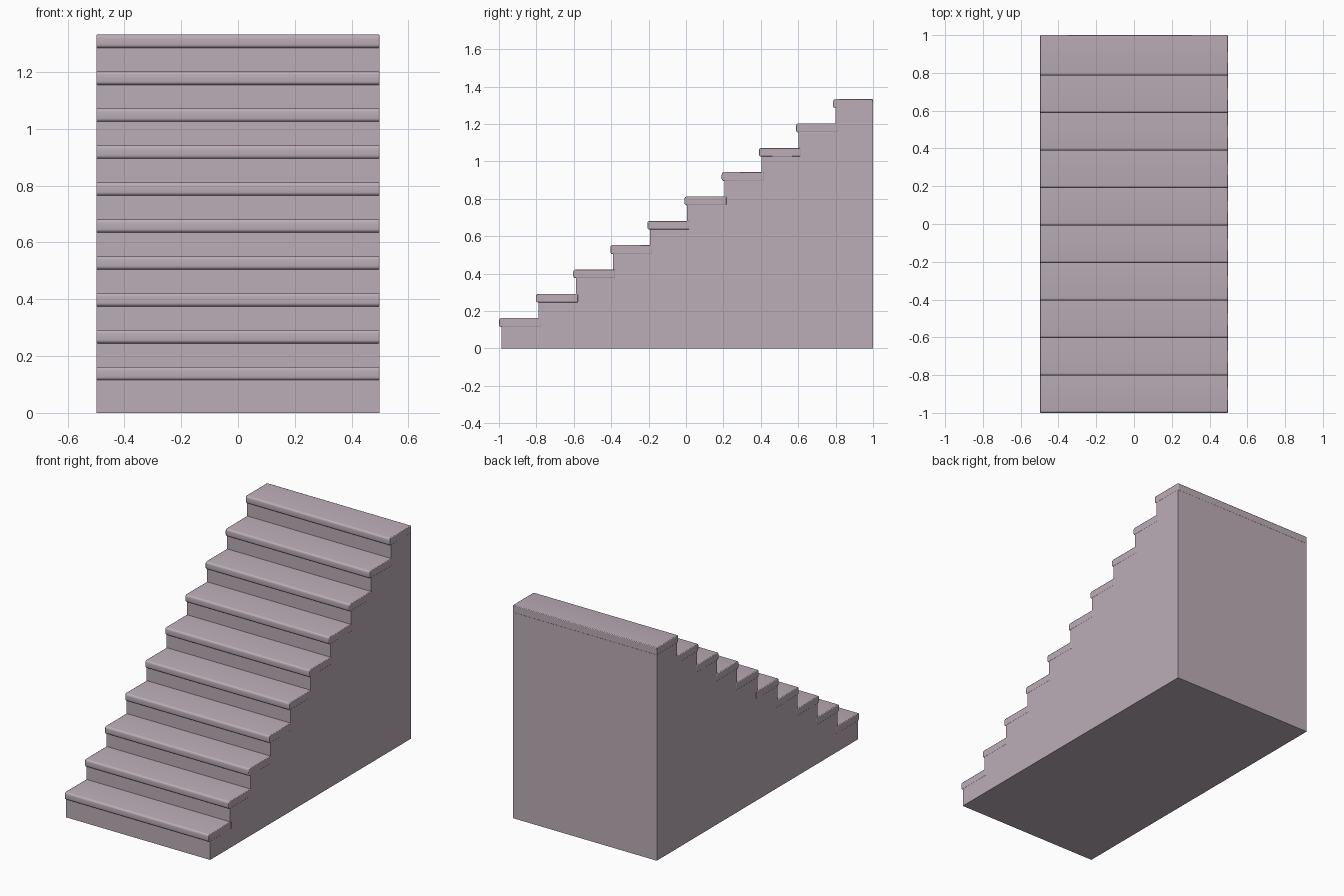
import bpy, bmesh

if "Cube" in bpy.data.objects:
    bpy.data.objects.remove(bpy.data.objects["Cube"])

STEPS = 10
RUN, RISE = 0.1985, 0.13        # spacing of the steps
FIRST_TOP = 0.162               # height of the first tread
THICK = 0.047                   # tread thickness
NOSE = 0.014                    # overhang of each tread
BODY_HALF, TREAD_HALF = 0.4975, 0.4985

mat = bpy.data.materials.new("mauve grey")
mat.diffuse_color = (0.50, 0.42, 0.47, 1)
mat.use_nodes = True
mat.node_tree.nodes["Principled BSDF"].inputs["Base Color"].default_value = mat.diffuse_color


def finish(name, bm):
    bmesh.ops.recalc_face_normals(bm, faces=bm.faces[:])
    mesh = bpy.data.meshes.new(name)
    bm.to_mesh(mesh)
    bm.free()
    mesh.materials.append(mat)
    obj = bpy.data.objects.new(name, mesh)
    bpy.context.collection.objects.link(obj)
    return obj


# Solid stair body: stepped side profile extruded across the width
profile = [(0.999, 0), (-1 + NOSE, 0)]
for i in range(STEPS):
    riser = -1 + RUN * i + NOSE
    back = riser + RUN if i < STEPS - 1 else 0.999
    z = FIRST_TOP + RISE * i - 0.012
    profile += [(riser, z), (back, z)]
bm = bmesh.new()
face = bm.faces.new([bm.verts.new((-BODY_HALF, y, z)) for y, z in profile])
ext = bmesh.ops.extrude_face_region(bm, geom=[face])
moved = [v for v in ext["geom"] if isinstance(v, bmesh.types.BMVert)]
bmesh.ops.translate(bm, verts=moved, vec=(2 * BODY_HALF, 0, 0))
finish("stair_body", bm)

# Treads with rounded nosing, each tucked into the riser behind it
for i in range(STEPS):
    y0 = -1 + RUN * i
    y1 = y0 + RUN + NOSE + 0.012 if i < STEPS - 1 else 1.0
    top = FIRST_TOP + RISE * i
    bm = bmesh.new()
    bmesh.ops.create_cube(bm, size=1)
    for v in bm.verts:
        v.co = (v.co.x * 2 * TREAD_HALF,
                y0 if v.co.y < 0 else y1,
                top if v.co.z > 0 else top - THICK)
    # large rounding on the front edges, slight softening elsewhere
    front = [e for e in bm.edges
             if all(abs(v.co.y - y0) < 1e-5 for v in e.verts)
             and abs(e.verts[0].co.z - e.verts[1].co.z) < 1e-5]
    bmesh.ops.bevel(bm, geom=front, offset=0.012, segments=4, profile=0.5,
                    affect='EDGES')
    tread = finish(f"tread_{i + 1}", bm)
    soft = tread.modifiers.new("soft edges", 'BEVEL')
    soft.width = 0.004
    soft.segments = 2
    soft.limit_method = 'ANGLE'
    soft.angle_limit = 1.0
    bpy.ops.object.select_all(action='DESELECT')
    tread.select_set(True)
    bpy.context.view_layer.objects.active = tread
    bpy.ops.object.shade_smooth_by_angle(angle=0.7)
